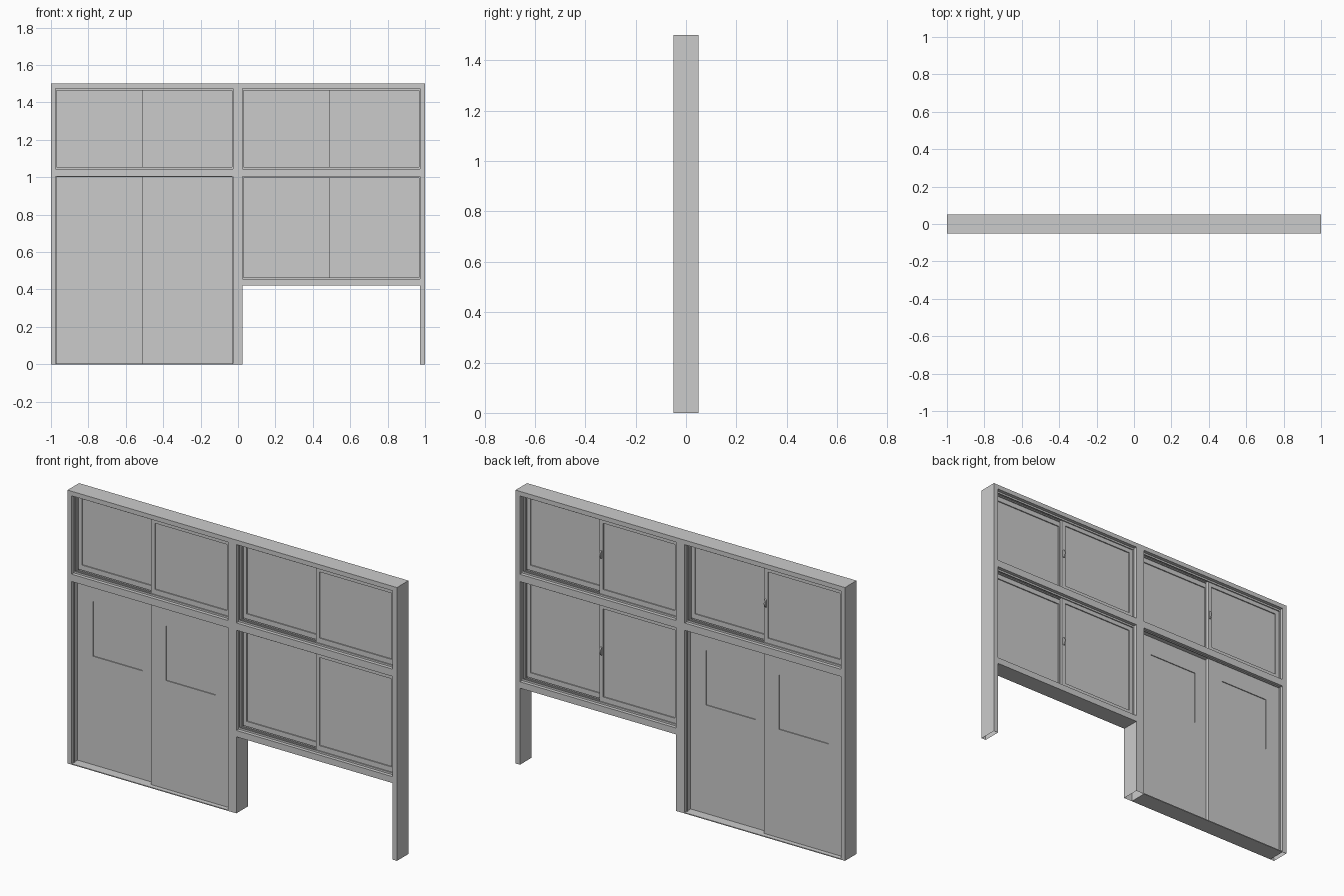
import bpy, bmesh, math

if "Cube" in bpy.data.objects:
    bpy.data.objects.remove(bpy.data.objects["Cube"])


def add_box(bm, x0, x1, y0, y1, z0, z1, open_bottom=False):
    """Axis-aligned box from its limits."""
    r = bmesh.ops.create_cube(bm, size=1)
    for v in r["verts"]:
        v.co.x = x1 if v.co.x > 0 else x0
        v.co.y = y1 if v.co.y > 0 else y0
        v.co.z = z1 if v.co.z > 0 else z0
    if open_bottom:
        faces = {f for v in r["verts"] for f in v.link_faces}
        low = [f for f in faces if all(abs(v.co.z - z0) < 1e-6 for v in f.verts)]
        bmesh.ops.delete(bm, geom=low, context="FACES_ONLY")


def add_ring(bm, x0, x1, y0, y1, z0, z1, side, rail):
    """Rectangular frame made of two stiles and two rails."""
    add_box(bm, x0, x0 + side, y0, y1, z0, z1)
    add_box(bm, x1 - side, x1, y0, y1, z0, z1)
    add_box(bm, x0 + side, x1 - side, y0, y1, z0, z0 + rail)
    add_box(bm, x0 + side, x1 - side, y0, y1, z1 - rail, z1)


def finish(name, bm):
    me = bpy.data.meshes.new(name)
    bm.normal_update()
    bm.to_mesh(me)
    bm.free()
    ob = bpy.data.objects.new(name, me)
    bpy.context.collection.objects.link(ob)
    return ob


D = 0.05                      # half depth of the frame
LEFT, RIGHT = (-0.975, -0.027), (0.025, 0.973)

# posts, hollow at the foot
bm = bmesh.new()
for x0, x1 in ((-1, LEFT[0]), (LEFT[1], RIGHT[0]), (RIGHT[1], 1)):
    add_box(bm, x0, x1, -D, D, 0, 1.5, open_bottom=True)
finish("posts", bm)

# horizontal rails and door sill
bm = bmesh.new()
for x0, x1 in (LEFT, RIGHT):
    add_box(bm, x0, x1, -D, D, 1.475, 1.5)
    add_box(bm, x0, x1, -D, D, 1.005, 1.045)
add_box(bm, *RIGHT, -D, D, 0.42, 0.455)
add_box(bm, *LEFT, -D, D, 0, 0.005)
finish("rails", bm)


def sliding_window(name, xs, z0, z1):
    x0, x1 = xs
    mid, lap, t = (x0 + x1) / 2, 0.011, 0.005
    # track fins around the opening
    bm = bmesh.new()
    for y in (-0.028, 0, 0.028):
        add_ring(bm, x0, x1, y - 0.003, y + 0.003, z0, z1, t, 0.01 if y else t)
    finish(name + "_track", bm)
    # two sashes, the right one in front
    spans = ((x0 + 0.003, mid + lap, 0.004, 0.022),
             (mid - lap, x1 - 0.003, -0.022, -0.004))
    for side, (a, b, y0, y1) in zip(("left", "right"), spans):
        bm = bmesh.new()
        add_ring(bm, a, b, y0, y1, z0 + 0.008, z1 - 0.003, 0.022, 0.028)
        finish(f"{name}_{side}_sash", bm)
        bm = bmesh.new()
        yc = (y0 + y1) / 2
        add_box(bm, a + 0.02, b - 0.02, yc - 0.003, yc + 0.003, z0 + 0.034, z1 - 0.029)
        finish(f"{name}_{side}_glass", bm)
    # crescent latch on the back of the meeting stile
    bm = bmesh.new()
    zc, n = (z0 + z1) / 2 + 0.01, 10
    arc = [bm.verts.new((mid - 0.004, 0.022 + 0.014 * math.sin(math.pi * i / n),
                         zc + 0.022 * math.cos(math.pi * i / n))) for i in range(n + 1)]
    f = bm.faces.new(arc)
    r = bmesh.ops.extrude_face_region(bm, geom=[f])
    for v in r["geom"]:
        if isinstance(v, bmesh.types.BMVert):
            v.co.x += 0.008
    bmesh.ops.recalc_face_normals(bm, faces=bm.faces)
    finish(name + "_latch", bm)


sliding_window("upper_left_window", LEFT, 1.045, 1.475)
sliding_window("upper_right_window", RIGHT, 1.045, 1.475)
sliding_window("lower_right_window", RIGHT, 0.455, 1.005)

# sliding doors, the right one in front, each with a slightly recessed pane
mid = sum(LEFT) / 2
for side, a, b, y0, y1 in (("left", LEFT[0], mid + 0.011, 0.002, 0.024),
                           ("right", mid - 0.011, LEFT[1], -0.024, -0.002)):
    c = (a + b) / 2
    w0, w1, z0, z1 = c - 0.15, c + 0.15, 0.6, 0.9
    bm = bmesh.new()
    add_box(bm, a, w0, y0, y1, 0.005, 1.005)
    add_box(bm, w1, b, y0, y1, 0.005, 1.005)
    add_box(bm, w0, w1, y0, y1, 0.005, z0)
    add_box(bm, w0, w1, y0, y1, z1, 1.005)
    finish(side + "_door", bm)
    bm = bmesh.new()
    add_box(bm, w0, w1, y0 + 0.005, y1 - 0.005, z0, z1)
    finish(side + "_door_glass", bm)

# door guide fins on jambs
bm = bmesh.new()
for y in (-0.03, 0.03):
    for x in (LEFT[0], LEFT[1] - 0.004):
        add_box(bm, x, x + 0.004, y - 0.003, y + 0.003, 0.005, 1.005)
    add_box(bm, LEFT[0] + 0.004, LEFT[1] - 0.004, y - 0.003, y + 0.003, 1.0, 1.005)
finish("door_guides", bm)
